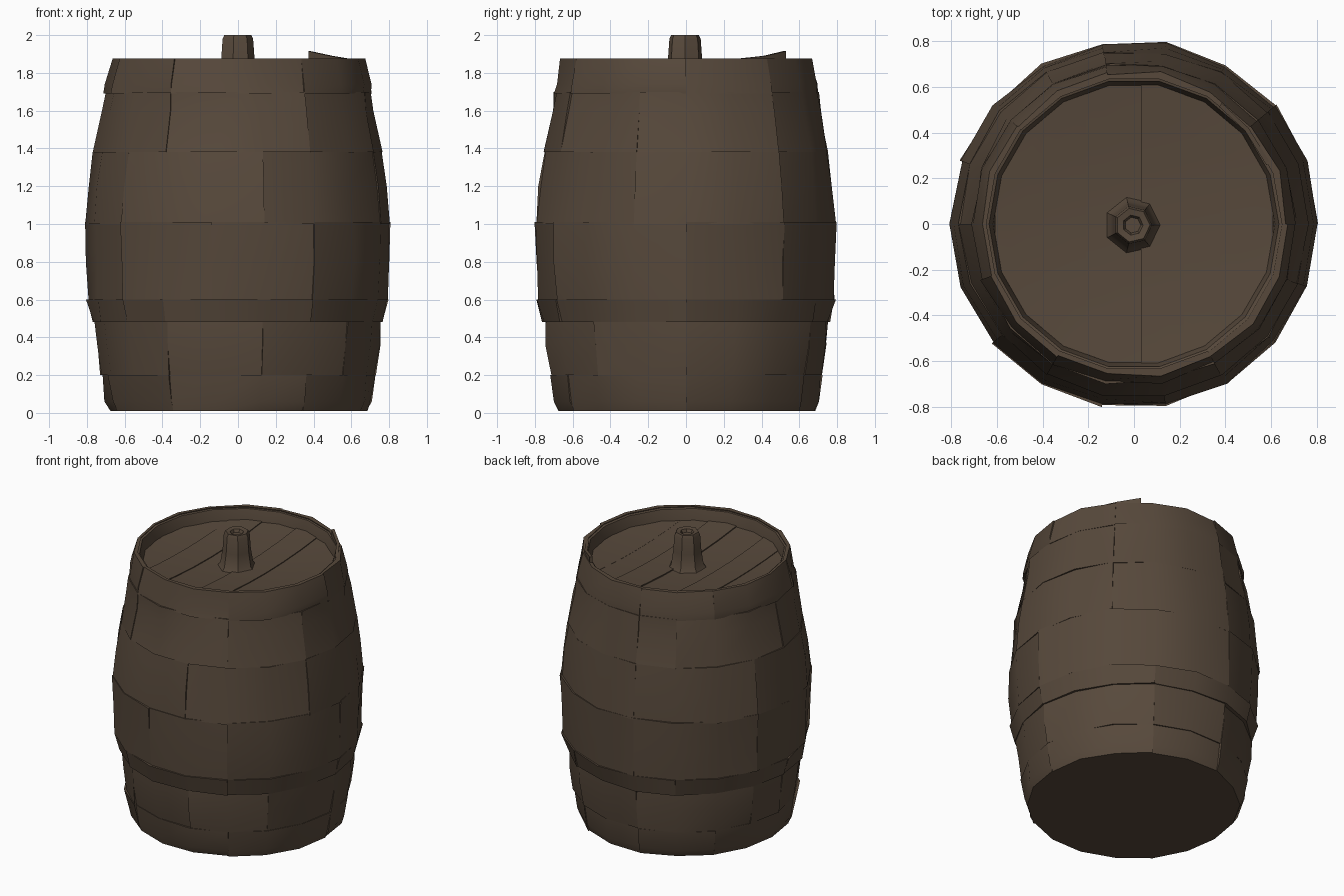
import bpy, bmesh, math, random

random.seed(4)
SIDES = 18

cube = bpy.data.objects.get("Cube")
if cube:
    bpy.data.objects.remove(cube, do_unlink=True)

wood = bpy.data.materials.new("dark_wood")
wood.use_nodes = True
COLOUR = (0.095, 0.066, 0.044, 1)
wood.diffuse_color = COLOUR
wood.node_tree.nodes["Principled BSDF"].inputs["Base Color"].default_value = COLOUR

# Barrel outline as (height, radius)
OUTLINE = [(0.01, 0.685), (0.06, 0.705), (0.2, 0.725), (0.36, 0.75), (0.48, 0.755), (0.6, 0.785),
           (0.8, 0.795), (1.0, 0.80), (1.2, 0.785), (1.38, 0.76), (1.6, 0.72), (1.74, 0.698),
           (1.87, 0.668)]


def radius_at(z):
    for (z0, r0), (z1, r1) in zip(OUTLINE, OUTLINE[1:]):
        if z <= z1:
            return r0 + (r1 - r0) * (z - z0) / (z1 - z0)
    return OUTLINE[-1][1]


def point(radius, side, z):
    a = math.tau * side / SIDES
    return (radius * math.cos(a), radius * math.sin(a), z)


def finish(name, bm):
    bmesh.ops.recalc_face_normals(bm, faces=bm.faces)
    mesh = bpy.data.meshes.new(name)
    bm.to_mesh(mesh)
    bm.free()
    obj = bpy.data.objects.new(name, mesh)
    bpy.context.collection.objects.link(obj)
    mesh.materials.append(wood)
    bpy.ops.object.select_all(action="DESELECT")
    obj.select_set(True)
    bpy.context.view_layer.objects.active = obj
    bpy.ops.object.shade_smooth_by_angle(angle=math.radians(35))


def lathe(name, profile, sides=SIDES, centre=(0, 0)):
    """Spin a list of (height, radius) and cap both ends."""
    bm = bmesh.new()
    rings = []
    for z, r in profile:
        rings.append([bm.verts.new((centre[0] + r * math.cos(math.tau * i / sides),
                                    centre[1] + r * math.sin(math.tau * i / sides), z))
                      for i in range(sides)])
    for low, high in zip(rings, rings[1:]):
        for i in range(sides):
            j = (i + 1) % sides
            bm.faces.new((low[i], low[j], high[j], high[i]))
    bm.faces.new(rings[0])
    bm.faces.new(rings[-1])
    finish(name, bm)


def stave_panel(bm, start, span, z0, z1, lift, thick=0.025):
    """One curved board with worn, uneven corners, facing outward."""
    heights = [z0] + [z for z, r in OUTLINE if z0 + 0.02 < z < z1 - 0.02] + [z1]
    layers = []
    for inset in (0, thick):
        grid = []
        for z in heights:
            row = []
            for s in range(span + 1):
                wear = random.uniform(-0.009, 0.009) if inset == 0 else 0
                row.append(bm.verts.new(point(radius_at(z) + lift + wear - inset, start + s, z)))
            grid.append(row)
        layers.append(grid)
    outer, inner = layers
    rows, cols = len(heights), span + 1
    for grid in layers:
        for i in range(rows - 1):
            for j in range(cols - 1):
                bm.faces.new((grid[i][j], grid[i][j + 1], grid[i + 1][j + 1], grid[i + 1][j]))
    border = ([(0, j) for j in range(cols)] + [(i, cols - 1) for i in range(1, rows)]
              + [(rows - 1, j) for j in range(cols - 2, -1, -1)]
              + [(i, 0) for i in range(rows - 2, 0, -1)])
    for (a, b), (c, d) in zip(border, border[1:] + border[:1]):
        bm.faces.new((outer[a][b], outer[c][d], inner[c][d], inner[a][b]))


def course(name, z0, z1, lift):
    """A full ring of boards of varied width."""
    bm = bmesh.new()
    side = random.randrange(SIDES)
    left = SIDES
    while left:
        span = min(left, random.choice((2, 3, 3)))
        stave_panel(bm, side, span, z0, z1, lift + random.uniform(-0.003, 0.003))
        side += span
        left -= span
    finish(name, bm)


# Closed core with the recessed top and the inner wall of the rim
core = [(z, r - 0.014) for z, r in OUTLINE]
lathe("barrel_core", core + [(1.865, 0.635), (1.8, 0.618), (1.74, 0.612)])

# Courses of boards up the barrel
course("bottom_staves", 0.01, 0.2, 0.0)
course("lower_staves", 0.2, 0.49, 0.0)
course("lower_hoop", 0.48, 0.6, 0.01)
course("belly_staves", 0.6, 1.01, 0.005)
course("middle_staves", 1.0, 1.38, 0.0)
course("upper_staves", 1.38, 1.7, 0.0)
course("top_hoop", 1.69, 1.875, 0.003)

# Lid planks, slightly dished and clipped to the round opening
LID = 0.625
edges = [-0.61, -0.4, -0.21, 0.03, 0.22, 0.38, 0.61]
bm = bmesh.new()
for x0, x1 in zip(edges, edges[1:]):
    lift = random.uniform(-0.005, 0.005)
    grid = []
    for k in range(4):
        x = x0 + (x1 - x0) * k / 3
        half = math.sqrt(LID ** 2 - x * x)
        column = []
        for t in range(-3, 4):
            y = half * t / 3
            z = 1.735 + lift + 0.1 * (x * x + y * y)
            column.append(bm.verts.new((x, y, z)))
        grid.append(column)
    faces = [bm.faces.new((a[t], b[t], b[t + 1], a[t + 1]))
             for a, b in zip(grid, grid[1:]) for t in range(6)]
    raised = bmesh.ops.extrude_face_region(bm, geom=faces)["geom"]
    for v in raised:
        if isinstance(v, bmesh.types.BMVert):
            v.co.z += 0.02
finish("lid_planks", bm)

# Tapered knob with a flared foot and a hollow top
lathe("lid_knob", [(1.74, 0.135), (1.775, 0.108), (1.87, 0.093), (1.98, 0.085), (2.0, 0.075),
                   (1.995, 0.045), (1.975, 0.035)], 7, (-0.005, -0.005))

# Raised splinter following the rim
bm = bmesh.new()
rings = []
for side, tip in ((1.2, 1.874), (2.0, 1.89), (2.7, 1.915)):
    rings.append([bm.verts.new(point(r, side, z))
                  for r, z in ((0.655, 1.85), (0.655, tip), (0.635, tip), (0.635, 1.85))])
for a, b in zip(rings, rings[1:]):
    for i in range(4):
        j = (i + 1) % 4
        bm.faces.new((a[i], a[j], b[j], b[i]))
bm.faces.new(rings[0])
bm.faces.new(rings[-1])
finish("rim_splinter", bm)
